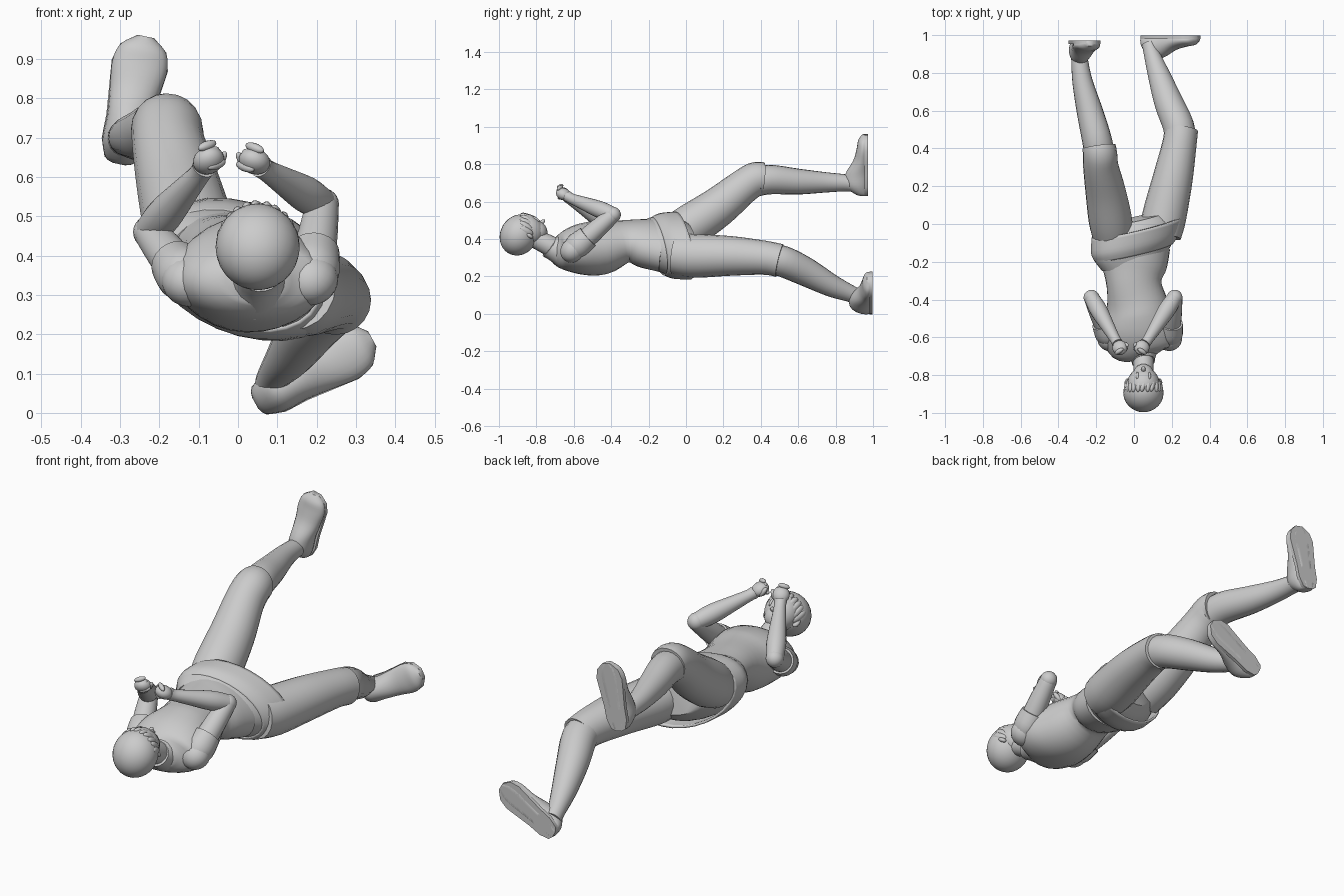
import bpy, bmesh, math
from mathutils import Vector, Matrix

if "Cube" in bpy.data.objects:
    bpy.data.objects.remove(bpy.data.objects["Cube"])

def finish(name, bm):
    bmesh.ops.recalc_face_normals(bm, faces=bm.faces[:])
    me = bpy.data.meshes.new(name)
    bm.to_mesh(me)
    bm.free()
    ob = bpy.data.objects.new(name, me)
    bpy.context.collection.objects.link(ob)
    bpy.ops.object.select_all(action='DESELECT')
    ob.select_set(True)
    bpy.context.view_layer.objects.active = ob
    bpy.ops.object.shade_smooth_by_angle(angle=math.radians(45))
    return ob

def spline(keys, steps):
    """Catmull-Rom through tuples of numbers."""
    out = []
    for i in range(len(keys) - 1):
        p = [keys[max(i - 1, 0)], keys[i], keys[i + 1], keys[min(i + 2, len(keys) - 1)]]
        for s in range(steps):
            t = s / steps
            out.append([0.5 * (2 * b + (c - a) * t + (2 * a - 5 * b + 4 * c - d) * t * t
                               + (3 * b - a - 3 * c + d) * t ** 3) for a, b, c, d in zip(*p)])
    return out + [list(keys[-1])]

def loft(name, keys, normal=None, sides=20, steps=4, cap=True, sole=None):
    """Skin of ellipses; a key is (x, y, z, half_width, half_depth, roll in degrees)."""
    keys = [k if len(k) == 6 else (*k[:4], k[3], 0) for k in keys]
    rows = spline(keys, steps)
    bm, rings = bmesh.new(), []
    for i, (x, y, z, a, b, roll) in enumerate(rows):
        n = Vector(normal) if normal else Vector(rows[min(i + 1, len(rows) - 1)][:3]) - Vector(rows[max(i - 1, 0)][:3])
        n.normalize()
        u = Vector((1, 0, 0))
        u = (u - n * u.dot(n)).normalized()
        u = Matrix.Rotation(math.radians(roll), 3, n) @ u
        v = n.cross(u)
        ring = []
        for k in range(sides):
            t = math.tau * k / sides
            p = Vector((x, y, z)) + u * a * math.cos(t) + v * b * math.sin(t)
            if sole:
                p.y = min(p.y, sole)
            ring.append(bm.verts.new(p))
        rings.append(ring)
    for r, s in zip(rings, rings[1:]):
        for k in range(sides):
            m = (k + 1) % sides
            bm.faces.new((r[k], r[m], s[m], s[k]))
    if cap:
        bm.faces.new(rings[0])
        bm.faces.new(rings[-1])
    return finish(name, bm)

def blob(name, c, radii, up=(0, 0, 1), seg=20):
    """Ellipsoid whose local z follows up."""
    bm = bmesh.new()
    rot = Vector(up).to_track_quat('Z', 'X').to_matrix().to_4x4()
    bmesh.ops.create_uvsphere(bm, u_segments=seg, v_segments=seg // 2 + 2, radius=1,
                              matrix=Matrix.Translation(c) @ rot @ Matrix.Diagonal((*radii, 1)))
    return finish(name, bm)

# torso
loft("torso", [(.045, -.71, .335, .08, .055, 0), (.035, -.665, .335, .17, .098, 0), (.03, -.57, .345, .195, .135, 2),
               (.02, -.45, .355, .168, .145, 5), (.0, -.32, .388, .147, .112, 14),
               (.0, -.22, .378, .18, .125, 20), (.005, -.12, .365, .195, .13, 24)], sides=28)

# hip garment with its open slanted band
band_n = (-.2, 1, .13)
loft("pelvis", [(-.005, -.21, .372, .175, .118, 22), (.0, -.12, .365, .235, .145, 24),
                (.015, -.03, .37, .215, .14, 24), (.025, .03, .375, .15, .1, 24)], normal=band_n, sides=28)
band = loft("hip_band", [(.0, -.15, .362, .224, .142, 24), (.008, -.1, .363, .253, .161, 24),
                         (.022, -.015, .365, .265, .166, 24)], normal=band_n, sides=28, cap=False)
mod = band.modifiers.new("thickness", 'SOLIDIFY')
mod.thickness = .012

# trouser legs, lower legs
loft("right_thigh", [(.14, -.06, .32, .11), (.16, .04, .31, .117), (.205, .24, .31, .106),
                     (.24, .42, .3, .091), (.25, .5, .285, .089)])
loft("right_shin", [(.245, .44, .295, .08), (.235, .52, .28, .083), (.185, .64, .225, .077),
                    (.135, .78, .15, .06), (.095, .9, .1, .043), (.085, .95, .075, .042)])
loft("left_thigh", [(-.11, -.08, .41, .105), (-.125, .02, .47, .115), (-.15, .17, .57, .107),
                    (-.175, .3, .675, .094), (-.18, .37, .72, .091), (-.185, .41, .722, .088)])
loft("left_shin", [(-.18, .34, .695, .078), (-.195, .44, .718, .079), (-.235, .6, .707, .069),
                   (-.272, .75, .703, .054), (-.287, .86, .7, .045), (-.29, .92, .69, .043)])

# shoes: flat soles with a low toe and a high heel
def shoe(side, heel, toe, sole, tilt=0):
    h, t = Vector(heel), Vector(toe)
    d, L = (t - h).normalized(), (t - h).length
    prof = [(-.062, .015, .04), (-.05, .038, .07), (0, .055, .12), (.07, .056, .115),
            (.15, .064, .075), (.22, .071, .058), (.27, .058, .05), (.303, .02, .03)]
    keys = []
    for s, w, hgt in prof:
        p = h + d * (s * L / .235)
        keys.append((p.x, sole - hgt * .45, p.z, w, hgt * .58, 0))
    loft(side + "_shoe", keys, normal=d, sole=sole)
    # sole slab around the outline
    bm = bmesh.new()
    q = d.cross(Vector((0, 1, 0)))
    rim = [(s * L / .235, w + .002) for s, w, _ in prof]
    loop = [h + d * s + q * w for s, w in rim] + [h + d * s - q * w for s, w in reversed(rim)]
    f = bm.faces.new([bm.verts.new((p.x, sole - .018, p.z)) for p in loop])
    ext = bmesh.ops.extrude_face_region(bm, geom=[f])
    bmesh.ops.translate(bm, vec=(0, .018, 0), verts=[v for v in ext["geom"] if isinstance(v, bmesh.types.BMVert)])
    finish(side + "_sole", bm)

shoe("right", (.094, 0, .053), (.286, 0, .158), .998)
shoe("left", (-.291, 0, .688), (-.247, 0, .897), .972)

# arms: shoulder, open sleeve, upper arm, forearm, fist
def arm(side, shoulder, elbow, wrist, hand):
    s, e, w, h = map(Vector, (shoulder, elbow, wrist, hand))
    blob(side + "_shoulder", s, (.064, .07, .07), e - s)
    sl = [s.lerp(e, t) for t in (-.1, .12, .38)]
    loft(side + "_sleeve", [(*sl[0], .05), (*sl[1], .07), (*sl[2], .062)])
    loft(side + "_upper_arm", [(*s, .054), (*s.lerp(e, .5), .052), (*s.lerp(e, .9), .044), (*e, .04)])
    blob(side + "_elbow", e, (.042, .042, .042))
    loft(side + "_forearm", [(*e, .04), (*e.lerp(w, .3), .046), (*e.lerp(w, .7), .036), (*w, .028), (*w.lerp(h, .5), .03)])
    d = (h - w).normalized()
    blob(side + "_palm", h, (.032, .04, .042), d)
    sgn = 1 if side == "right" else -1
    across = Vector((sgn * .45, -.1, .9)).normalized()
    for i in range(4):
        c = h + d * .022 + across * (.028 - .018 * i)
        blob(f"{side}_finger_{i + 1}", c, (.0125, .0125, .028), Vector((-sgn * .8, .5, .3)), 10)
    blob(side + "_thumb", h + Vector((-sgn * .03, .018, .0)), (.012, .012, .028), Vector((-sgn * .5, -.3, .8)), 10)

arm("right", (.185, -.605, .34), (.215, -.39, .53), (.075, -.61, .615), (.042, -.655, .64))
arm("left", (-.125, -.605, .335), (-.225, -.39, .46), (-.1, -.61, .605), (-.075, -.655, .642))

# neck and collar
loft("neck", [(.05, -.84, .42, .05), (.05, -.75, .375, .054), (.045, -.69, .345, .062), (.04, -.64, .335, .1)])
loft("collar", [(.045, -.66, .335, .085), (.048, -.715, .352, .064), (.05, -.73, .36, .062)])

# head: face, jaw, nose, ears, brows
blob("face", (.05, -.845, .45), (.08, .085, .092), (0, -.75, .66))
blob("jaw", (.05, -.795, .445), (.058, .055, .05), (0, .7, .7))
blob("nose", (.05, -.77, .49), (.012, .012, .02), (0, .75, .66), 10)
for sgn in (-1, 1):
    blob("ear", (.05 + sgn * .082, -.84, .42), (.012, .018, .026), (0, -.8, .5), 12)
    blob("brow", (.05 + sgn * .032, -.803, .507), (.024, .008, .009), (0, .5, .85), 10)

# hair cap with combed locks lying on it
hair_c = Vector((.05, -.893, .422))
blob("hair", hair_c, (.1, .107, .113), (0, .5, .85), 28)
for i in range(11):
    a = math.radians(-75 + 15 * i)
    out = Vector((math.sin(a), .42, math.cos(a) * .9)).normalized()
    along = Vector((.3 * math.cos(a), 1, -.5)) if i % 2 else Vector((.1, 1, -.35))
    along -= out * along.dot(out)
    c = hair_c + Vector((out.x * .094, out.y * .1, out.z * .104))
    blob(f"lock_{i + 1}", c, (.02, .016, .042), along, 12)
